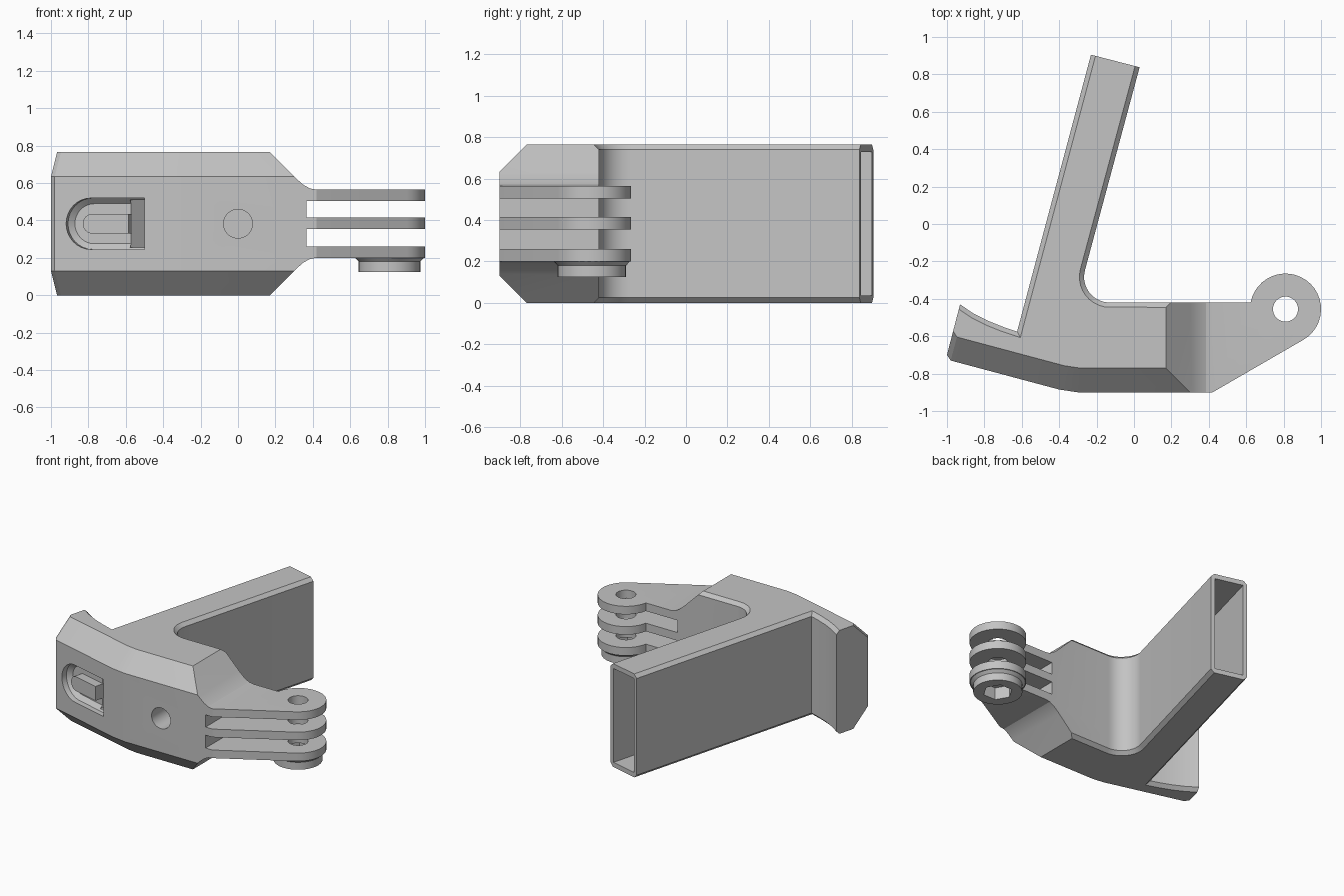
import bpy, bmesh, math
from mathutils import Matrix, Vector

if "Cube" in bpy.data.objects:
    bpy.data.objects.remove(bpy.data.objects["Cube"], do_unlink=True)

HEIGHT = 0.765
MID = HEIGHT / 2
TILT = math.radians(15)
PIVOT = (0.81, -0.455)

grey = bpy.data.materials.new("plain grey")
grey.use_nodes = True
grey.diffuse_color = (0.55, 0.55, 0.55, 1)
grey.node_tree.nodes["Principled BSDF"].inputs["Base Color"].default_value = (0.55, 0.55, 0.55, 1)


def arc(centre, radius, start, end, steps):
    angles = [math.radians(start + (end - start) * i / steps) for i in range(steps + 1)]
    return [(centre[0] + radius * math.cos(a), centre[1] + radius * math.sin(a)) for a in angles]


def circle(centre, radius, steps=36):
    return arc(centre, radius, 0, 360, steps)[:-1]


def inset(points, amounts):
    """Move each edge of a counter-clockwise outline inwards by its own amount."""
    pts = [Vector(p) for p in points]
    normals = []
    for i, p in enumerate(pts):
        d = (pts[(i + 1) % len(pts)] - p).normalized()
        normals.append(Vector((-d.y, d.x)))
    result = []
    for i, p in enumerate(pts):
        n, m, a, b = normals[i - 1], normals[i], amounts[i - 1], amounts[i]
        det = n.x * m.y - n.y * m.x
        if abs(det) < 0.001:
            result.append(p + m * b)
        else:
            result.append(p + Vector((a * m.y - b * n.y, n.x * b - m.x * a)) / det)
    return result


def loft(name, points, levels, chamfers=None, matrix=Matrix()):
    """Stack an outline at (height, distance from end); chamfers are (size, slope) per edge."""
    chamfers = chamfers or [(0, 1)] * len(points)
    bm = bmesh.new()
    rings = []
    for z, dist in levels:
        ring = inset(points, [k * max(0, c - dist) for c, k in chamfers])
        rings.append([bm.verts.new((p.x, p.y, z)) for p in ring])
    count = len(points)
    for low, high in zip(rings, rings[1:]):
        for i in range(count):
            j = (i + 1) % count
            bm.faces.new((low[i], low[j], high[j], high[i]))
    bm.faces.new(rings[0][::-1])
    bm.faces.new(rings[-1])
    bm.transform(matrix)
    mesh = bpy.data.meshes.new(name)
    bm.to_mesh(mesh)
    bm.free()
    mesh.materials.append(grey)
    obj = bpy.data.objects.new(name, mesh)
    bpy.context.collection.objects.link(obj)
    return obj


def prism(name, points, low, high, matrix=Matrix()):
    return loft(name, points, [(low, 0), (high, 0)], None, matrix)


def rectangle(x0, x1, y0, y1):
    return [(x0, y0), (x1, y0), (x1, y1), (x0, y1)]


def cut(target, cutter):
    cutter.hide_render = True
    mod = target.modifiers.new("cut", "BOOLEAN")
    mod.operation = "DIFFERENCE"
    mod.solver = "EXACT"
    mod.object = cutter
    bpy.context.view_layer.objects.active = target
    bpy.ops.object.modifier_apply(modifier=mod.name)


# Body outline: front rail, pivot lug, inner fillet, tube arm, curved wing
FRONT, EDGE, NONE = (0.13, 1), (0.025, 1), (0, 1)
front = [(-0.98, -0.73), (-0.40, -0.885), (-0.30, -0.90), (0.42, -0.90)]
lug = arc(PIVOT, 0.19, -60, 169.5, 24)
fillet = arc((-0.13, -0.283), 0.137, -90, -195, 10)
tube_end = [(0.03, 0.838), (-0.23, 0.905)]
wing = [(-0.625, -0.575), (-0.70, -0.55), (-0.78, -0.518), (-0.86, -0.477), (-0.93, -0.43), (-1.0, -0.70)]
outline = front + lug + fillet + tube_end + wing
chamfers = [FRONT] * 3 + [EDGE] * (1 + len(lug) + len(fillet)) + [NONE, EDGE] + [EDGE] * 4 + [NONE, (0.13, 0.75)]
steps = (0, 0.025, 0.13)
levels = [(d, d) for d in steps] + [(HEIGHT - d, d) for d in reversed(steps)]
body = loft("bracket_body", outline, levels, chamfers)

cutters = []

# Sloped shoulders down to the lug, above and below
upright = Matrix.Rotation(math.pi / 2, 4, "X")
slope = [(0.135, 0.8), (0.31, 0.625), (0.35, 0.59), (0.385, 0.571), (0.42, 0.565), (1.1, 0.565), (1.1, 0.8)]
cutters.append(prism("upper_shoulder_cutter", slope, -1, 1.2, upright))
flipped = [(x, HEIGHT - z) for x, z in reversed(slope)]
cutters.append(prism("lower_shoulder_cutter", flipped, -1, 1.2, upright))

# Two slots leave three prongs
for low, high in ((0.26, 0.355), (0.415, 0.505)):
    cutters.append(prism("slot_cutter", rectangle(0.365, 1.1, -1, 0), low, high))

# Hollow of the tube arm
tube_frame = Matrix.Translation((-0.10, 0.872, 0)) @ Matrix.Rotation(-TILT, 4, "Z")
cutters.append(prism("tube_cutter", rectangle(-0.105, 0.105, -1.25, 0.06), 0.035, 0.73, tube_frame))

# Blind round hole in the front
cutters.append(prism("front_hole_cutter", circle((0, MID), 0.077), 0.6, 1, upright))

# Latch recess in the angled front, with a ramped pocket at its square end
latch_frame = Matrix.Translation((-0.7, -0.805, 0)) @ Matrix.Rotation(-TILT, 4, "Z")


def latch_outline(right, centre, radius):
    return [(right, MID - radius), (right, MID + radius)] + arc((centre, MID), radius, 90, 270, 16)


recess = latch_outline(0.207, -0.09, 0.137)
recess_chamfers = [NONE] + [(0.03, 1)] * (len(recess) - 1)
cutters.append(loft("recess_cutter", recess, [(-0.07, 0), (-0.04, 0.03), (0.06, 0.03)],
                    recess_chamfers, latch_frame @ upright))
ramp = [(0.114, 0.05), (0.206, 0.05), (0.206, 0.21), (0.114, 0.07)]
cutters.append(prism("ramp_cutter", ramp, 0.255, 0.51, latch_frame))
for cutter in cutters:
    cut(body, cutter)

tongue = prism("latch_tongue", latch_outline(0.118, -0.082, 0.053), -0.1, -0.004, latch_frame @ upright)

# Flared boss under the lowest prong
boss = loft("pivot_boss", circle(PIVOT, 0.187), [(0.125, 0), (0.18, 0), (0.203, 0.022), (0.21, 0.022)],
            [(0.022, 1)] * 36)

# Pivot bore and hexagonal nut pocket
bore = prism("bore_cutter", circle(PIVOT, 0.067, 32), 0, HEIGHT)
pocket = prism("nut_cutter", circle(PIVOT, 0.1, 6), 0.05, 0.215)
for part in (body, boss):
    cut(part, bore)
    cut(part, pocket)
for cutter in cutters + [bore, pocket]:
    bpy.data.objects.remove(cutter, do_unlink=True)

# Smooth the curved walls, keep the edges crisp
bpy.ops.object.select_all(action="DESELECT")
for part in (body, tongue, boss):
    part.select_set(True)
bpy.context.view_layer.objects.active = body
bpy.ops.object.shade_smooth_by_angle(angle=math.radians(14))
